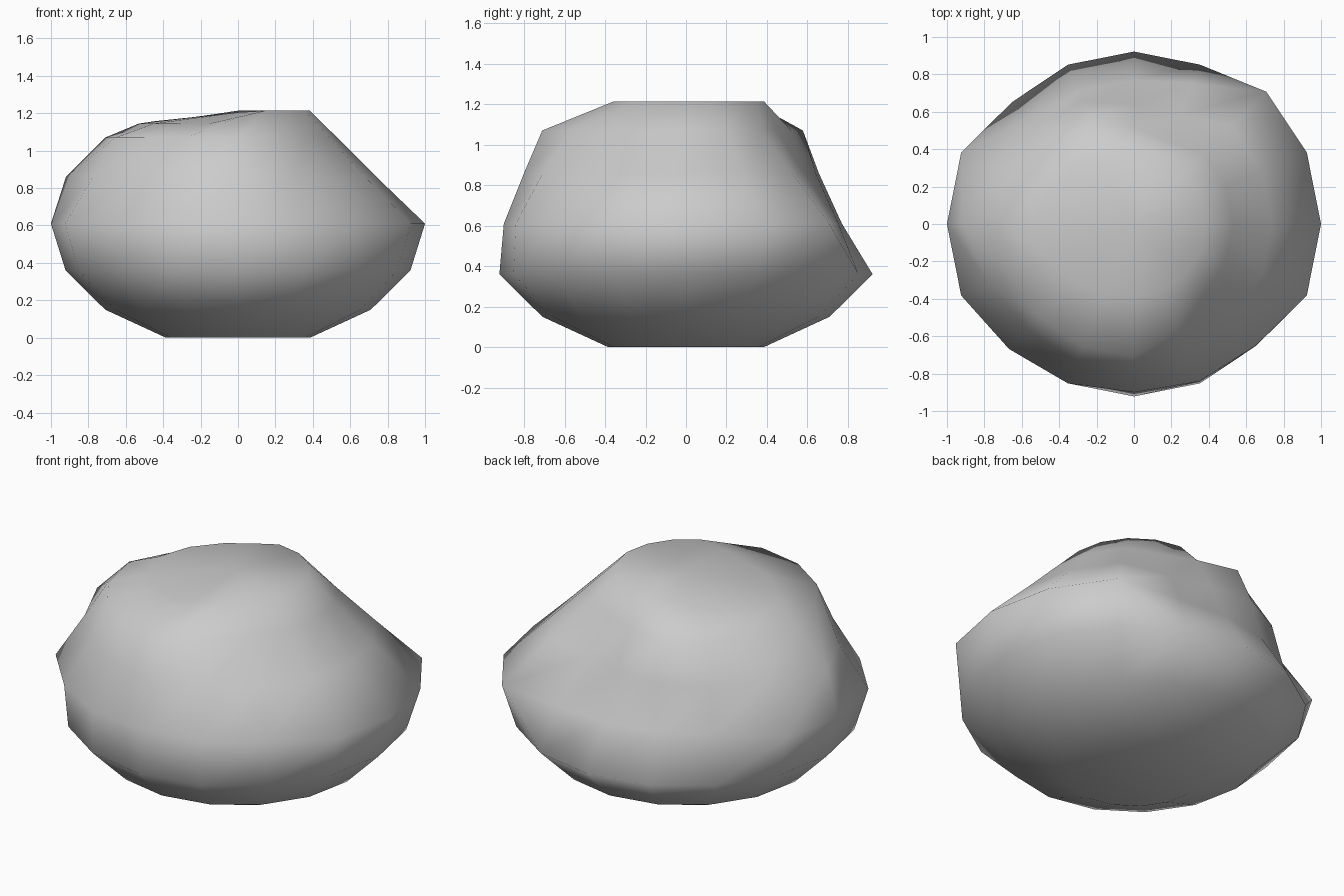
import bpy, bmesh
from math import cos, sin, tau

cube = bpy.data.objects.get("Cube")
if cube:
    bpy.data.objects.remove(cube)

SIDES = 16


def at(value, k):
    """Read a constant, or interpolate (step, value) anchors around the stone."""
    if not isinstance(value, list):
        return value
    for (a, va), (b, vb) in zip(value, value[1:]):
        if a <= k <= b:
            return va + (vb - va) * (k - a) / (b - a)


# Rings from bottom to top: (height, radius); step 0 is +x, step 4 is +y
rings = [
    (0, 0.385),
    (0.15, 0.71),
    (0.36, 0.922),
    # widest ring, flattened front and back
    (0.61, [(0, 1), (2, 1), (3, 0.815), (4, 0.77), (5, 0.77), (6, 0.8), (7, 1),
            (9, 1), (10, 0.945), (12, 0.9), (14, 0.92), (15, 1), (16, 1)]),
    # shoulder, chipped all round except toward -x
    (0.86, [(0, 0.74), (2, 0.74), (3, 0.63), (4, 0.64), (5, 0.71), (6, 0.74),
            (7, 0.79), (8, 0.92), (9, 0.84), (10, 0.8), (12, 0.8), (14, 0.73), (16, 0.74)]),
    (1.07, [(0, 0.53), (2, 0.53), (3, 0.48), (4, 0.52), (5, 0.625), (6, 0.61), (7, 0.63),
            (8, 0.71), (12, 0.71), (13, 0.62), (14, 0.53), (16, 0.53)]),
    # crown, sunk toward -x
    ([(0, 1.214), (4, 1.214), (6, 1.17), (8, 1.145), (11, 1.145), (13, 1.214), (16, 1.214)],
     [(0, 0.385), (5, 0.385), (8, 0.53), (11, 0.4), (12, 0.385), (16, 0.385)]),
]

bm = bmesh.new()
loops = []
for height, radius in rings:
    loop = []
    for k in range(SIDES):
        r, a = at(radius, k), tau * k / SIDES
        loop.append(bm.verts.new((r * cos(a), r * sin(a), at(height, k))))
    loops.append(loop)

# Side faces, flat base and crown fan
top = bm.verts.new((0, 0, 1.205))
for k in range(SIDES):
    n = (k + 1) % SIDES
    for level, (low, high) in enumerate(zip(loops, loops[1:])):
        if level == 2 and k == 2:  # corner of the back chip
            bm.faces.new((low[k], low[n], high[k]))
            bm.faces.new((low[n], high[n], high[k]))
        else:
            bm.faces.new((low[k], low[n], high[n], high[k]))
    bm.faces.new((loops[-1][k], loops[-1][n], top))
bm.faces.new(loops[0][::-1])
for face in bm.faces:
    face.smooth = True
bmesh.ops.recalc_face_normals(bm, faces=bm.faces)

mesh = bpy.data.meshes.new("stone")
bm.to_mesh(mesh)
bm.free()
stone = bpy.data.objects.new("stone", mesh)
bpy.context.collection.objects.link(stone)

# Single grey colour
grey = bpy.data.materials.new("stone_grey")
grey.use_nodes = True
colour = (0.6, 0.6, 0.6, 1)
grey.diffuse_color = colour
grey.node_tree.nodes["Principled BSDF"].inputs["Base Color"].default_value = colour
mesh.materials.append(grey)
